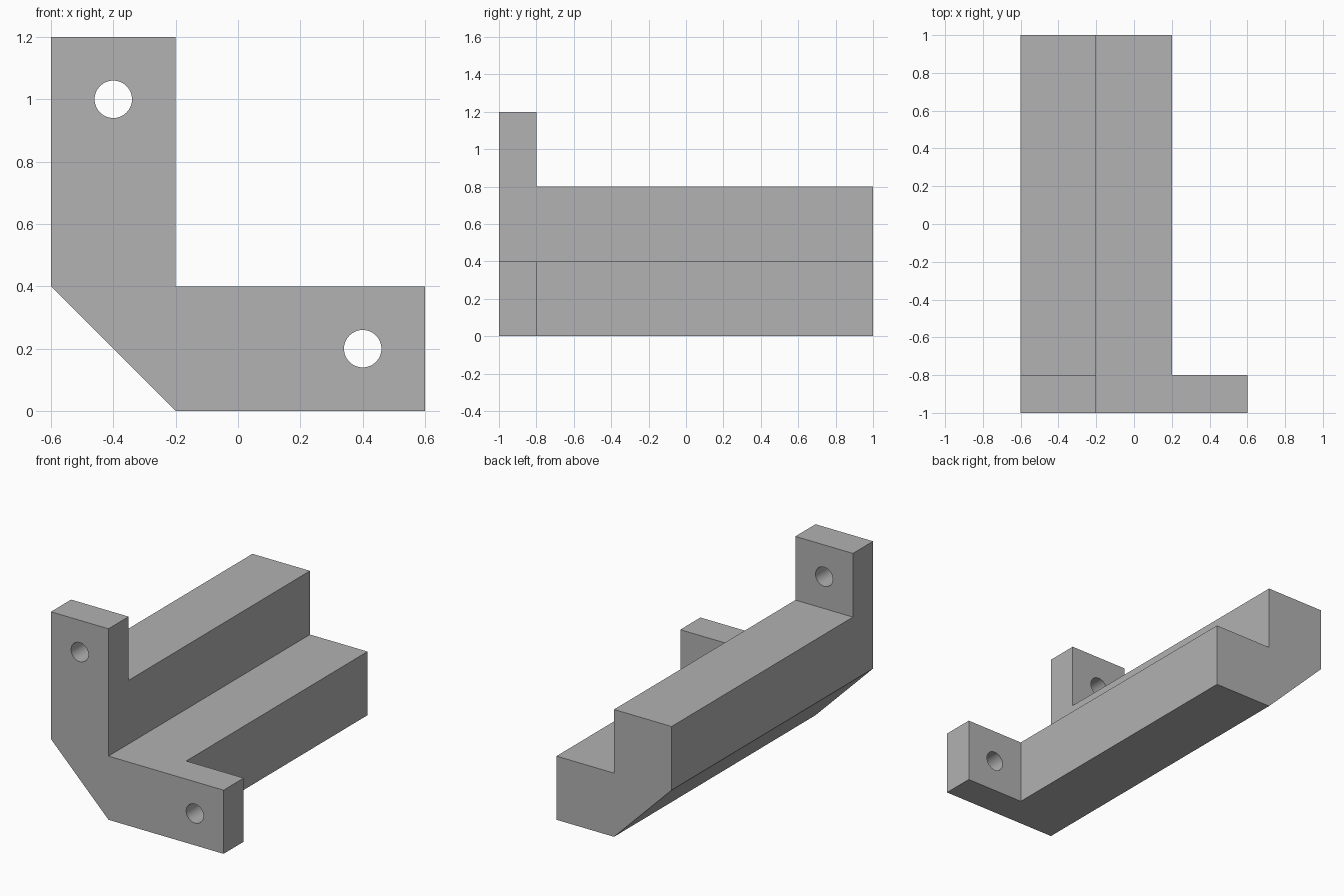
import bpy, bmesh, math
from mathutils import Matrix

default = bpy.data.objects.get("Cube")
if default:
    bpy.data.objects.remove(default, do_unlink=True)

# Plain grey material
grey = bpy.data.materials.new("plain_grey")
grey.use_nodes = True
colour = (0.445, 0.445, 0.445, 1)
grey.diffuse_color = colour
grey.node_tree.nodes["Principled BSDF"].inputs["Base Color"].default_value = colour


def make_object(name, bm):
    bmesh.ops.recalc_face_normals(bm, faces=bm.faces)
    mesh = bpy.data.meshes.new(name)
    bm.to_mesh(mesh)
    bm.free()
    mesh.materials.append(grey)
    obj = bpy.data.objects.new(name, mesh)
    bpy.context.collection.objects.link(obj)
    return obj


def prism(name, profile, y0, y1):
    """Extrude an (x, z) outline along y."""
    bm = bmesh.new()
    face = bm.faces.new([bm.verts.new((x, y0, z)) for x, z in profile])
    ext = bmesh.ops.extrude_face_region(bm, geom=[face])
    moved = [v for v in ext["geom"] if isinstance(v, bmesh.types.BMVert)]
    bmesh.ops.translate(bm, verts=moved, vec=(0, y1 - y0, 0))
    return make_object(name, bm)


def box_outline(x0, x1, z0, z1):
    return [(x0, z0), (x1, z0), (x1, z1), (x0, z1)]


def hole(name, x, z, radius=0.06):
    bm = bmesh.new()
    place = Matrix.Translation((x, -0.9, z)) @ Matrix.Rotation(math.pi / 2, 4, "X")
    bmesh.ops.create_cone(bm, cap_ends=True, segments=48, radius1=radius,
                          radius2=radius, depth=0.4, matrix=place)
    return make_object(name, bm)


# Angle bracket: chamfered L outline, full length
bracket = prism("angle_bracket", [(-0.2, 0), (0.6, 0), (0.6, 0.4), (-0.2, 0.4),
                                  (-0.2, 1.2), (-0.6, 1.2), (-0.6, 0.4)], -1, 1)

# Trim both legs behind the front flange, then drill the bolt holes
cutters = [
    prism("upper_trim", box_outline(-1, 0, 0.8, 2), -0.8, 1.5),
    prism("side_trim", box_outline(0.2, 1, -0.5, 1), -0.8, 1.5),
    hole("upper_hole", -0.4, 1.0),
    hole("side_hole", 0.4, 0.2),
]
bpy.ops.object.select_all(action="DESELECT")
bpy.context.view_layer.objects.active = bracket
bracket.select_set(True)
for cutter in cutters:
    cutter.hide_render = True
    cut = bracket.modifiers.new(cutter.name, "BOOLEAN")
    cut.operation = "DIFFERENCE"
    cut.solver = "EXACT"
    cut.object = cutter
    bpy.ops.object.modifier_apply(modifier=cut.name)
    bpy.data.objects.remove(cutter, do_unlink=True)

# Smooth hole walls, crisp edges elsewhere
bpy.ops.object.shade_smooth_by_angle(angle=math.radians(30))
